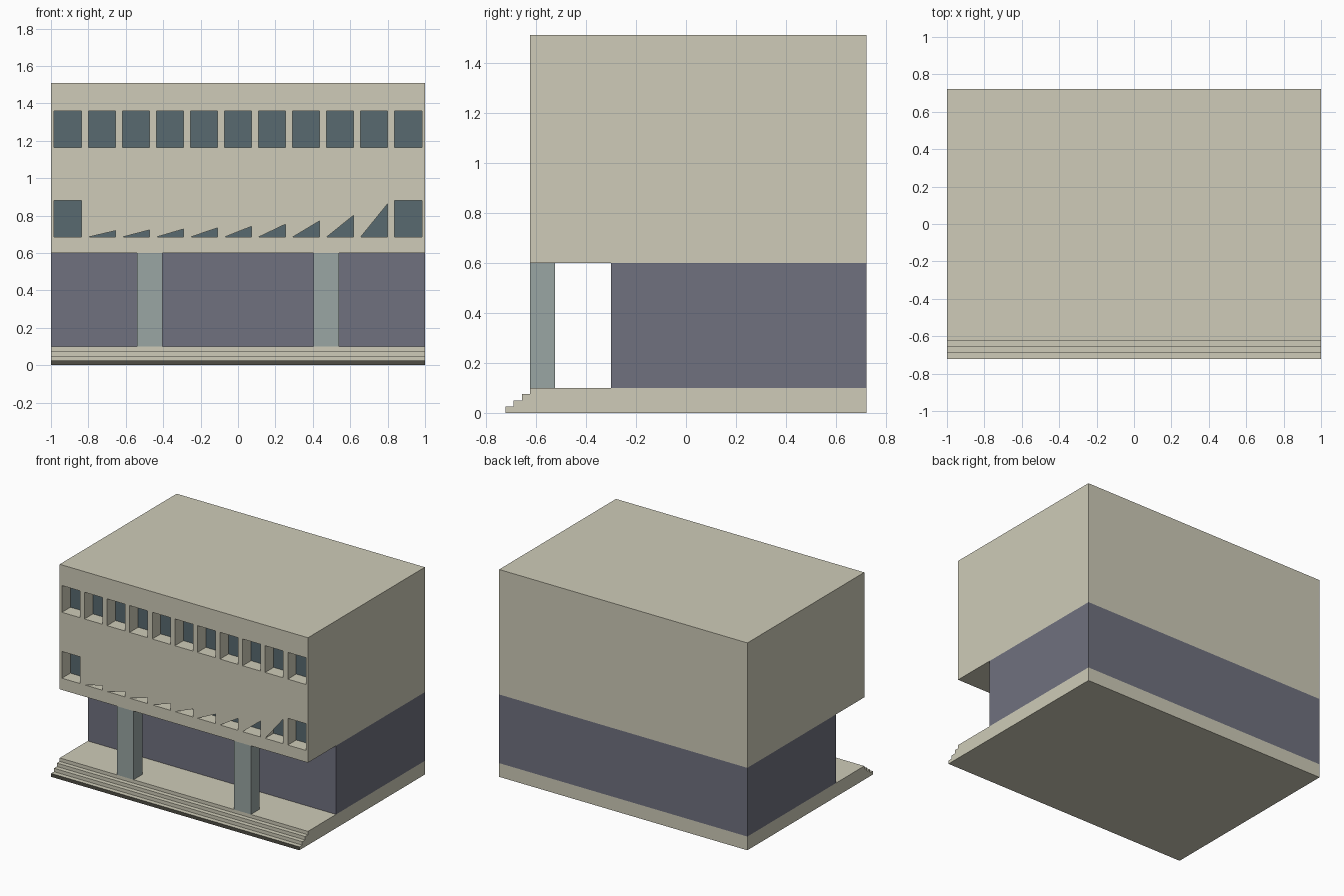
import bpy, bmesh

if "Cube" in bpy.data.objects:
    bpy.data.objects.remove(bpy.data.objects["Cube"])


def material(name, rgb):
    m = bpy.data.materials.new(name)
    m.diffuse_color = (*rgb, 1)
    m.use_nodes = True
    m.node_tree.nodes["Principled BSDF"].inputs["Base Color"].default_value = m.diffuse_color
    return m


STONE = material("stone", (0.62, 0.60, 0.48))
DARK = material("dark_stone", (0.08, 0.076, 0.06))
SLATE = material("slate_wall", (0.16, 0.165, 0.212))
COLUMN = material("column_grey", (0.32, 0.38, 0.366))
GLASS = material("window_glass", (0.098, 0.144, 0.16))


def finish(name, bm, mat):
    mesh = bpy.data.meshes.new(name)
    bm.to_mesh(mesh)
    bm.free()
    obj = bpy.data.objects.new(name, mesh)
    bpy.context.collection.objects.link(obj)
    if mat:
        mesh.materials.append(mat)
    return obj


def add_box(bm, x, y, z):
    verts = bmesh.ops.create_cube(bm, size=1)["verts"]
    for v in verts:
        for i, (lo, hi) in enumerate((x, y, z)):
            v.co[i] = lo if v.co[i] < 0 else hi


def box(name, x, y, z, mat):
    bm = bmesh.new()
    add_box(bm, x, y, z)
    return finish(name, bm, mat)


FRONT, BACK, DEPTH = -0.623, 0.722, 0.1

# stepped base: side profile extruded across the width
profile = [(BACK, 0), (-0.722, 0)]
for i in range(4):
    y = -0.722 + i * 0.033
    profile += [(y, 0.025 * i), (y, 0.025 * (i + 1))] if i else [(y, 0.025)]
profile.append((BACK, 0.1))
bm = bmesh.new()
face = bm.faces.new([bm.verts.new((-1, y, z)) for y, z in profile])
ext = bmesh.ops.extrude_face_region(bm, geom=[face])["geom"]
bmesh.ops.translate(bm, vec=(2, 0, 0), verts=[g for g in ext if isinstance(g, bmesh.types.BMVert)])
bmesh.ops.recalc_face_normals(bm, faces=bm.faces)
# lowest riser is dark
for f in bm.faces:
    c = f.calc_center_median()
    if f.normal.y < -0.9 and c.z < 0.02:
        f.material_index = 1
base = finish("stepped_base", bm, STONE)
base.data.materials.append(DARK)

# ground floor and columns
box("ground_floor_wall", (-1, 1), (-0.3, BACK), (0.1, 0.6), SLATE)
for side, x0 in (("left", -0.54), ("right", 0.405)):
    box(side + "_column", (x0, x0 + 0.135), (FRONT, FRONT + DEPTH), (0.1, 0.6), COLUMN)

# upper block with recessed windows
block = box("upper_floors", (-1, 1), (FRONT, BACK), (0.6, 1.51), STONE)
cut, glass, covers = bmesh.new(), bmesh.new(), bmesh.new()
PX, PZ = 1.0, 1.11  # point where the slanted cover edges converge
for z0, z1 in ((0.685, 0.88), (1.165, 1.36)):
    for i in range(11):
        x0 = -0.9825 + 0.182 * i
        x1 = x0 + 0.145
        add_box(cut, (x0, x1), (FRONT - 0.1, FRONT + DEPTH), (z0, z1))
        add_box(glass, (x0, x1), (FRONT + DEPTH - 0.003, FRONT + DEPTH), (z0, z1))
        # lower middle windows are closed down to a triangular opening
        if z0 < 1 and 0 < i < 10:
            zt = z0 + (PZ - z0) * (x1 - x0) / (PX - x0)
            pts = ((x0, z0), (x1, zt), (x1, z1), (x0, z1))
            covers.faces.new([covers.verts.new((x, FRONT, z)) for x, z in pts])

cutter = finish("window_cutter", cut, None)
cutter.hide_render = True
mod = block.modifiers.new("windows", "BOOLEAN")
mod.operation, mod.solver, mod.object = "DIFFERENCE", "EXACT", cutter
bpy.context.view_layer.objects.active = block
bpy.ops.object.modifier_apply(modifier=mod.name)
bpy.data.objects.remove(cutter)
finish("window_panes", glass, GLASS)
finish("window_covers", covers, STONE)
